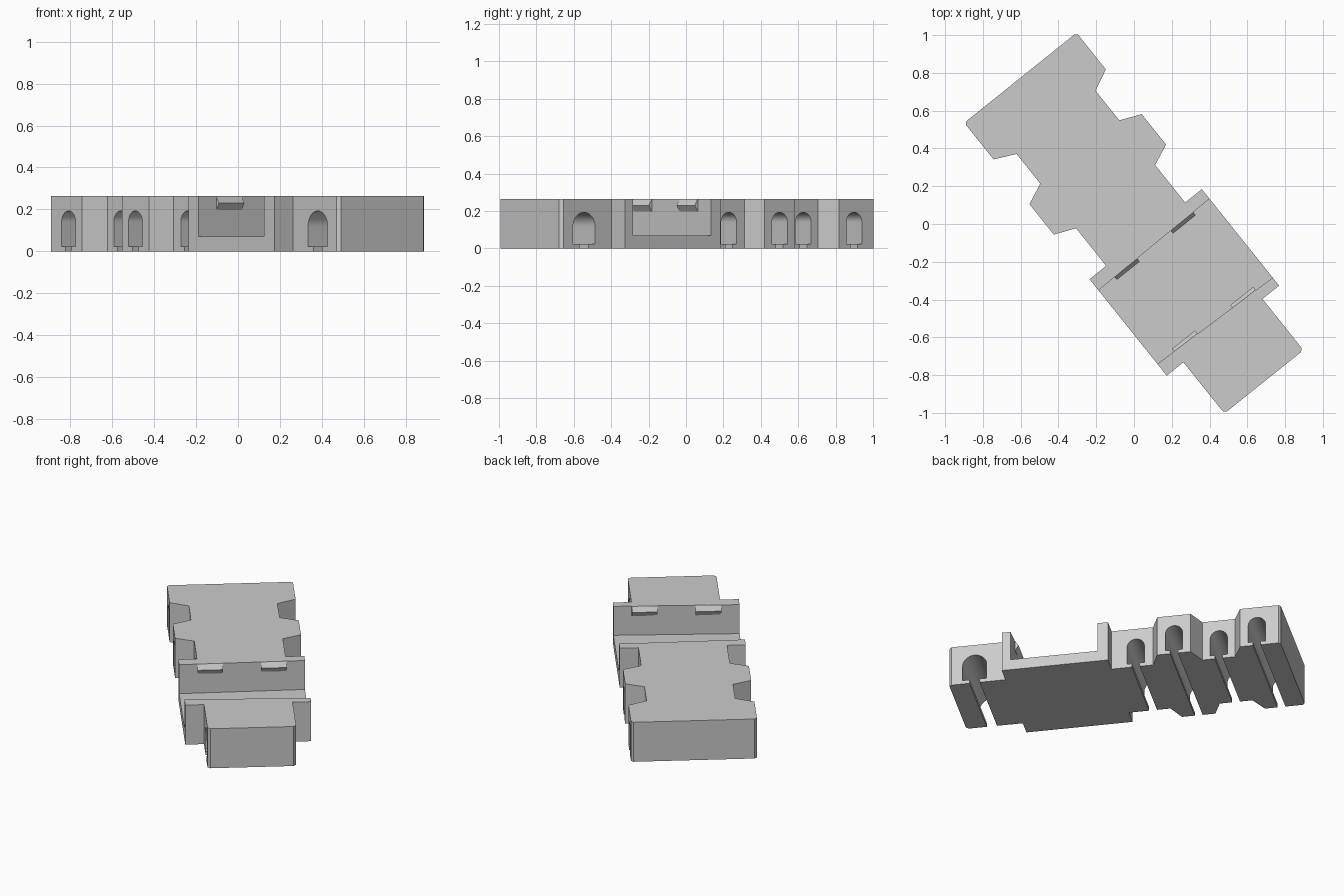
import bpy, bmesh, math
from mathutils import Matrix

if "Cube" in bpy.data.objects:
    bpy.data.objects.remove(bpy.data.objects["Cube"])

HEIGHT = 0.263
MID = 0.0145             # centre line across the block
WIDE, NARROW = 0.381, 0.268
TURN = Matrix.Rotation(math.radians(-51.3), 4, 'Z')

grey = bpy.data.materials.new("plain_grey")
grey.diffuse_color = (0.6, 0.6, 0.6, 1)
grey.use_nodes = True
grey.node_tree.nodes["Principled BSDF"].inputs["Base Color"].default_value = grey.diffuse_color


def prism(name, points, offset, place):
    """Extrude a closed outline by offset; place maps a 2D point to 3D."""
    bm = bmesh.new()
    face = bm.faces.new([bm.verts.new(place(*p)) for p in points])
    new = bmesh.ops.extrude_face_region(bm, geom=[face])["geom"]
    bmesh.ops.translate(bm, vec=offset,
                        verts=[v for v in new if isinstance(v, bmesh.types.BMVert)])
    bmesh.ops.recalc_face_normals(bm, faces=bm.faces)
    bm.transform(TURN)
    mesh = bpy.data.meshes.new(name)
    bm.to_mesh(mesh)
    bm.free()
    mesh.materials.append(grey)
    ob = bpy.data.objects.new(name, mesh)
    bpy.context.collection.objects.link(ob)
    return ob


def cut(body, cutter):
    mod = body.modifiers.new("cut", 'BOOLEAN')
    mod.operation, mod.solver, mod.object = 'DIFFERENCE', 'EXACT', cutter
    bpy.context.view_layer.objects.active = body
    bpy.ops.object.modifier_apply(modifier=mod.name)
    bpy.data.objects.remove(cutter)


# Body: notched outline, mirrored about the centre line
side = [(-0.98, WIDE - 0.015), (-0.967, WIDE), (-0.732, WIDE), (-0.678, NARROW),
        (-0.477, NARROW), (-0.428, WIDE), (-0.222, WIDE), (-0.174, NARROW),
        (0.081, NARROW), (0.081, WIDE), (0.735, WIDE), (0.735, NARROW),
        (1.067, NARROW), (1.082, NARROW - 0.017)]
outline = side + [(s, -w) for s, w in reversed(side)]
body = prism("block_body", outline, (0, 0, HEIGHT), lambda s, w: (s, MID + w, 0))

# Trough: slightly tapered channel open at both ends
wall_a = lambda w: 0.151 - 0.0145 * w       # inner wall planes
wall_b = lambda w: 0.668 + 0.033 * w
trough = [(wall_a(-0.6), -0.6), (wall_b(-0.6), -0.6), (wall_b(0.6), 0.6), (wall_a(0.6), 0.6)]
cut(body, prism("trough_cutter", trough, (0, 0, 0.4), lambda s, w: (s, MID + w, 0.07)))

# Arched tunnels with a narrow slot open to the underside
tunnels = [(s, 0.053, 0.024) for s in (-0.835, -0.578, -0.325, -0.067)] + [(0.925, 0.075, 0.031)]
for centre, r, slot in tunnels:
    spring = 0.193 - r
    arch = [(centre + r * math.cos(a), spring + r * math.sin(a))
            for a in (math.pi * i / 24 for i in range(25))]
    profile = arch + [(centre - r, 0.024), (centre - slot, 0.024), (centre - slot, -0.05),
                      (centre + slot, -0.05), (centre + slot, 0.024), (centre + r, 0.024)]
    cut(body, prism("tunnel_cutter", profile, (0, 1.2, 0), lambda s, z: (s, -0.6, z)))

bpy.context.view_layer.objects.active = body
body.select_set(True)
bpy.ops.object.shade_smooth_by_angle(angle=math.radians(30))

# Catches: wedge lips near the top of both trough walls
for name, wall, sign in (("rear_catch", wall_a, 1), ("front_catch", wall_b, -1)):
    for w0, w1 in ((-0.27, -0.115), (0.115, 0.27)):
        base = wall((w0 + w1) / 2)
        wedge = [(base - sign * 0.01, HEIGHT - 0.001), (base, HEIGHT - 0.001),
                 (base + sign * 0.02, 0.23), (base, 0.197), (base - sign * 0.01, 0.197)]
        prism(name, wedge, (0, w1 - w0, 0), lambda s, z, w=w0: (s, MID + w, z))
